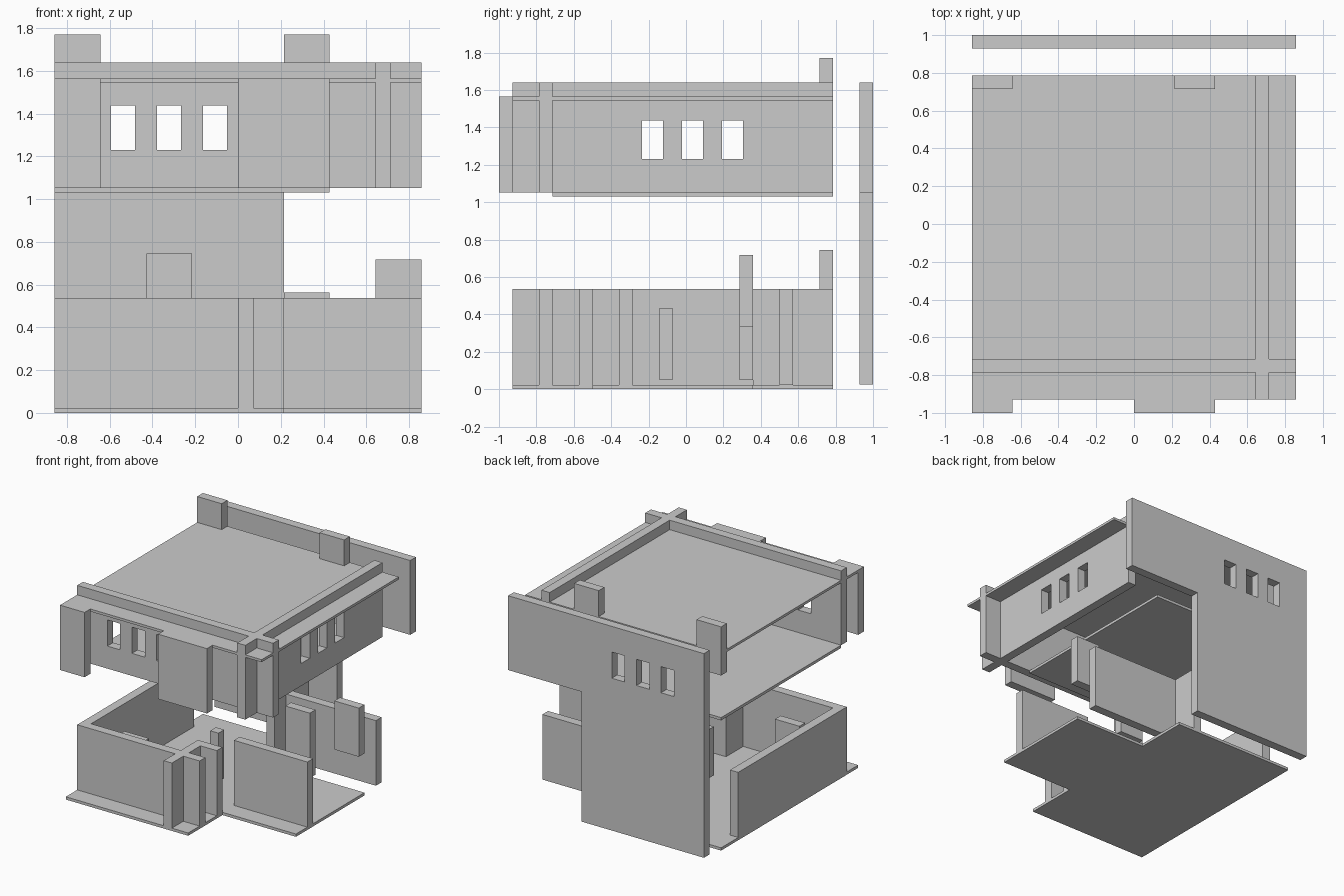
import bpy, bmesh
from mathutils import Vector

if "Cube" in bpy.data.objects:
    bpy.data.objects.remove(bpy.data.objects["Cube"])

U = 1 / 14            # plan grid module (= wall thickness)


def prism(name, pts, start, depth):
    """Close a polygon of 3D points (first at start) and extrude it along depth."""
    bm = bmesh.new()
    face = bm.faces.new([bm.verts.new(Vector(p) + Vector(start)) for p in pts])
    ext = bmesh.ops.extrude_face_region(bm, geom=[face])
    moved = [v for v in ext["geom"] if isinstance(v, bmesh.types.BMVert)]
    bmesh.ops.translate(bm, verts=moved, vec=Vector(depth))
    bmesh.ops.recalc_face_normals(bm, faces=bm.faces)
    mesh = bpy.data.meshes.new(name)
    bm.to_mesh(mesh)
    bm.free()
    obj = bpy.data.objects.new(name, mesh)
    bpy.context.collection.objects.link(obj)
    return obj


def box(name, x0, x1, y0, y1, z0, z1):
    """Box with x, y in grid modules and z in units."""
    x0, x1, y0, y1 = (v * U for v in (x0, x1, y0, y1))
    return prism(name, [(x0, y0, 0), (x1, y0, 0), (x1, y1, 0), (x0, y1, 0)],
                 (0, 0, z0), (0, 0, z1 - z0))


def cut(obj, cutters):
    for c in cutters:
        c.hide_render = True
        c.display_type = 'WIRE'
        mod = obj.modifiers.new("window", 'BOOLEAN')
        mod.operation = 'DIFFERENCE'
        mod.solver = 'EXACT'
        mod.object = c
    # bake the openings, then drop the cutters
    dg = bpy.context.evaluated_depsgraph_get()
    mesh = bpy.data.meshes.new_from_object(obj.evaluated_get(dg))
    obj.modifiers.clear()
    obj.data = mesh
    for c in cutters:
        bpy.data.objects.remove(c)


# ground level heights / upper level heights
G0, G1 = 0.022, 0.537
F0, F1, R0, R1, TOP = 1.03, 1.052, 1.545, 1.565, 1.64

# ground floor slab with stepped right corners
slab = [(-12, -13), (3, -13), (3, -7), (12, -7), (12, 5), (3, 5), (3, 11), (-12, 11)]
prism("ground_slab", [(x * U, y * U, 0) for x, y in slab], (0, 0, 0), (0, 0, G0))

# ground floor walls
for name, x0, x1, y0, y1 in [
        ("left_wall", -12, -11, -11, 8),
        ("front_wall", -12, 3, -11, -10),
        ("entry_wall", 0, 1, -13, -7),
        ("entry_return_wall", 0, 3, -8, -7),
        ("right_room_front_wall", 3, 12, -5, -4),
        ("right_room_back_wall", 0, 12, 7, 8),
        ("back_partition", 0, 1, 5, 11)]:
    box("ground_" + name, x0, x1, y0, y1, G0, G1)

# loose door and pier panels
for name, x0, x1, y0, y1, z0, z1 in [
        ("room_panel", -9, -6, -8, -7, 0.05, 0.435),
        ("post", -2, -1, -2, -1, 0.05, 0.435),
        ("side_panel", 3, 6, 4, 5, 0.05, 0.563),
        ("raised_side_panel", 9, 12, 4, 5, 0.333, 0.718),
        ("back_pier", -6, -3, 10, 11, 0.36, 0.745),
        ("roof_pier_left", -12, -9, 10, 11, 1.385, 1.77),
        ("roof_pier_right", 3, 6, 10, 11, 1.385, 1.77)]:
    box(name, x0, x1, y0, y1, z0, z1)

# upper floor and roof
box("upper_floor", -12, 6, -10, 11, F0, F1)
box("roof", -12, 12, -13, 11, R0, R1)

# upper walls rising past the roof as parapets
upper_front = box("upper_front_wall", -12, 12, -11, -10, F1, TOP)
upper_right = box("upper_right_wall", 9, 10, -13, 11, F1, TOP)

# facade blocks under the front roof edge
box("facade_block_left", -12, -9, -14, -13, F1, R1)
box("facade_block_middle", 0, 6, -14, -13, F1, R1)

# detached L-shaped back wall
profile = [(-12, 0.025), (3, 0.025), (3, F1), (12, F1), (12, TOP), (-12, TOP)]
back = prism("back_wall", [(x * U, 0, z) for x, z in profile],
             (0, 13 * U, 0), (0, U, 0))

# three windows in each of the front, back and right upper walls
front_x = [-0.5375, -0.3225, -0.1075]
right_y = [-0.179, 0.035, 0.249]
W = 0.0565 / U
for wall, y0, y1 in [(upper_front, -12, -9), (back, 12, 15)]:
    cut(wall, [box("cutter", c / U - W, c / U + W, y0, y1, 1.23, 1.437)
               for c in front_x])
cut(upper_right, [box("cutter", 8, 11, c / U - W, c / U + W, 1.23, 1.437)
                  for c in right_y])
